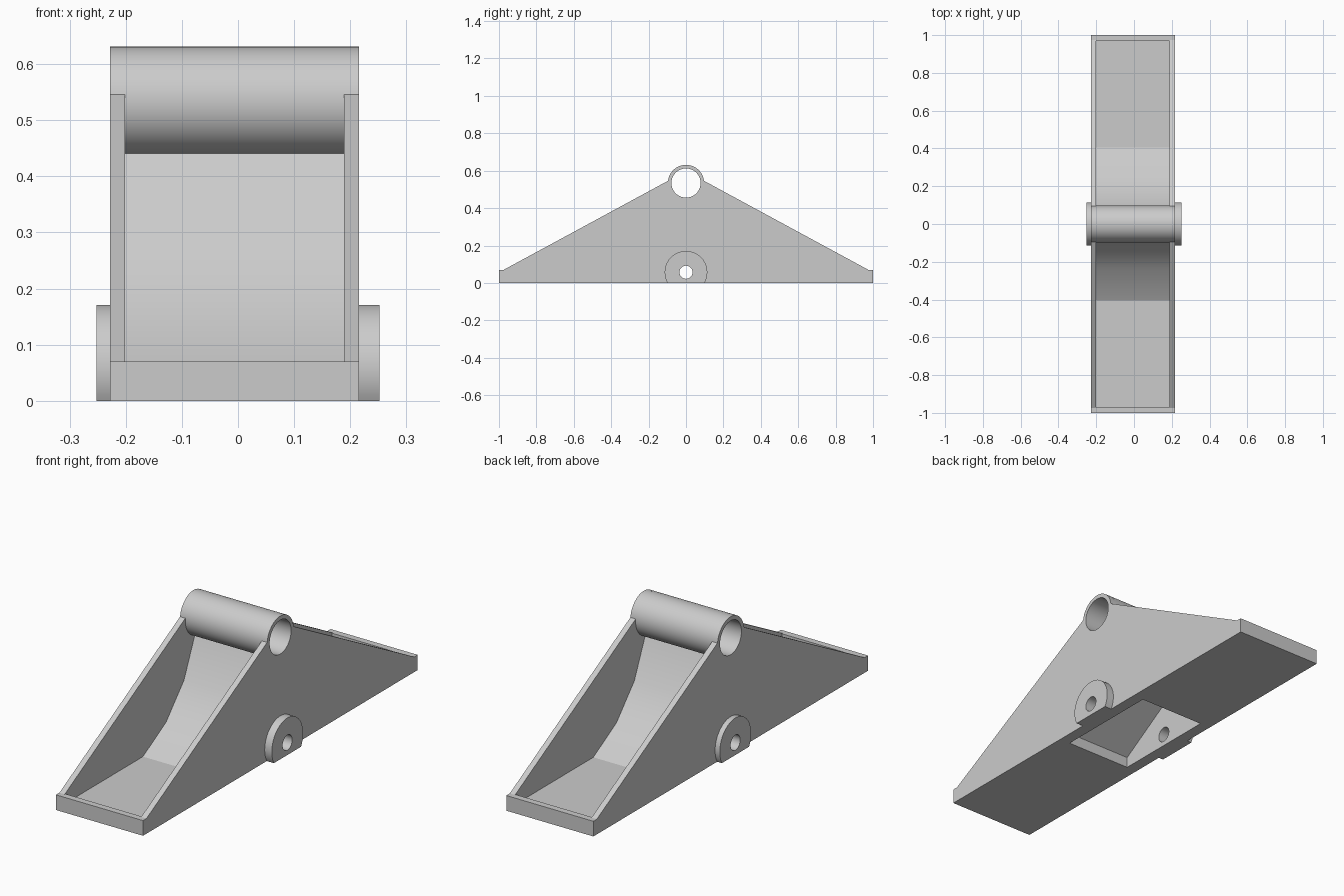
import bpy, bmesh, math

cube = bpy.data.objects.get("Cube")
if cube:
    bpy.data.objects.remove(cube, do_unlink=True)

grey = bpy.data.materials.new("plain grey")
grey.use_nodes = True
grey.diffuse_color = (0.6, 0.6, 0.6, 1)
grey.node_tree.nodes["Principled BSDF"].inputs["Base Color"].default_value = (0.6, 0.6, 0.6, 1)

RIGHT, LEFT = -0.228, 0.216            # outer faces of the body
IN_RIGHT, IN_LEFT = -0.201, 0.189      # inner faces of the side panels
TUBE_Z, TUBE_R, BORE_R = 0.534, 0.097, 0.078
PIN_Z, BOSS_R, PIN_R = 0.057, 0.114, 0.035


def arc(z, r, start, end, steps):
    """Points (y, z) on an arc around y = 0, angles in degrees."""
    angles = [math.radians(start + (end - start) * i / steps) for i in range(steps + 1)]
    return [(r * math.cos(a), z + r * math.sin(a)) for a in angles]


def circle(z, r, steps=64):
    return arc(z, r, 0, 360, steps)[:-1]


def mirrored(half):
    """Complete a profile given from its -y end to the middle."""
    return half + [(-y, z) for y, z in reversed(half) if y != 0]


def extrude(name, profile, x0, x1):
    """Prism with a (y, z) profile running along x."""
    bm = bmesh.new()
    face = bm.faces.new([bm.verts.new((x0, y, z)) for y, z in profile])
    new = bmesh.ops.extrude_face_region(bm, geom=[face])["geom"]
    bmesh.ops.translate(bm, vec=(x1 - x0, 0, 0),
                        verts=[v for v in new if isinstance(v, bmesh.types.BMVert)])
    bmesh.ops.recalc_face_normals(bm, faces=bm.faces)
    mesh = bpy.data.meshes.new(name)
    bm.to_mesh(mesh)
    bm.free()
    mesh.materials.append(grey)
    obj = bpy.data.objects.new(name, mesh)
    bpy.context.collection.objects.link(obj)
    return obj


def select_only(obj):
    bpy.ops.object.select_all(action='DESELECT')
    obj.select_set(True)
    bpy.context.view_layer.objects.active = obj


def cut(obj, cutter):
    mod = obj.modifiers.new("cut", 'BOOLEAN')
    mod.operation, mod.solver, mod.object = 'DIFFERENCE', 'EXACT', cutter
    select_only(obj)
    bpy.ops.object.modifier_apply(modifier=mod.name)


# Cutters: tube bore, pin hole and the tent-shaped pocket underneath
bore = extrude("bore_cutter", circle(TUBE_Z, BORE_R), -0.5, 0.5)
pin = extrude("pin_cutter", circle(PIN_Z, PIN_R, 32), -0.5, 0.5)
pocket = extrude("pocket_cutter", mirrored([(-0.255, -0.1), (-0.255, 0.05), (0, 0.21)]),
                 -0.174, 0.162)

# Side panels with a rounded top that carries the tube
panel_half = [(-1, 0), (-1, 0.07), (-0.975, 0.07)]
panel = (panel_half + arc(TUBE_Z, TUBE_R, 173, 7, 40)
         + [(-y, z) for y, z in reversed(panel_half)])
parts = []
for side, a, b in (("right", RIGHT, IN_RIGHT), ("left", IN_LEFT, LEFT)):
    obj = extrude(side + "_side_panel", panel, a, b)
    cut(obj, bore)
    cut(obj, pin)
    parts.append(obj)

# Floor with end lips and curved ramps rising to the tube
floor = extrude("floor_and_ramps", mirrored([
    (-1, 0), (-1, 0.07), (-0.97, 0.07), (-0.97, 0.026), (-0.405, 0.026),
    (-0.237, 0.12), (-0.106, 0.264), (-0.025, 0.447)]), IN_RIGHT, IN_LEFT)
cut(floor, pocket)
cut(floor, pin)
parts.append(floor)

# Top tube between the panels
tube = extrude("top_tube", circle(TUBE_Z, TUBE_R), IN_RIGHT, IN_LEFT)
cut(tube, bore)
parts.append(tube)

# Pin bosses, cut flat at the base
drop = math.degrees(math.asin(PIN_Z / BOSS_R))
boss_profile = arc(PIN_Z, BOSS_R, -drop, 180 + drop, 40)
for side, a, b in (("right", -0.252, RIGHT), ("left", LEFT, 0.252)):
    boss = extrude(side + "_pin_boss", boss_profile, a, b)
    cut(boss, pin)
    parts.append(boss)

for helper in (bore, pin, pocket):
    bpy.data.objects.remove(helper, do_unlink=True)

for obj in parts:
    select_only(obj)
    bpy.ops.object.shade_smooth_by_angle(angle=math.radians(25))
